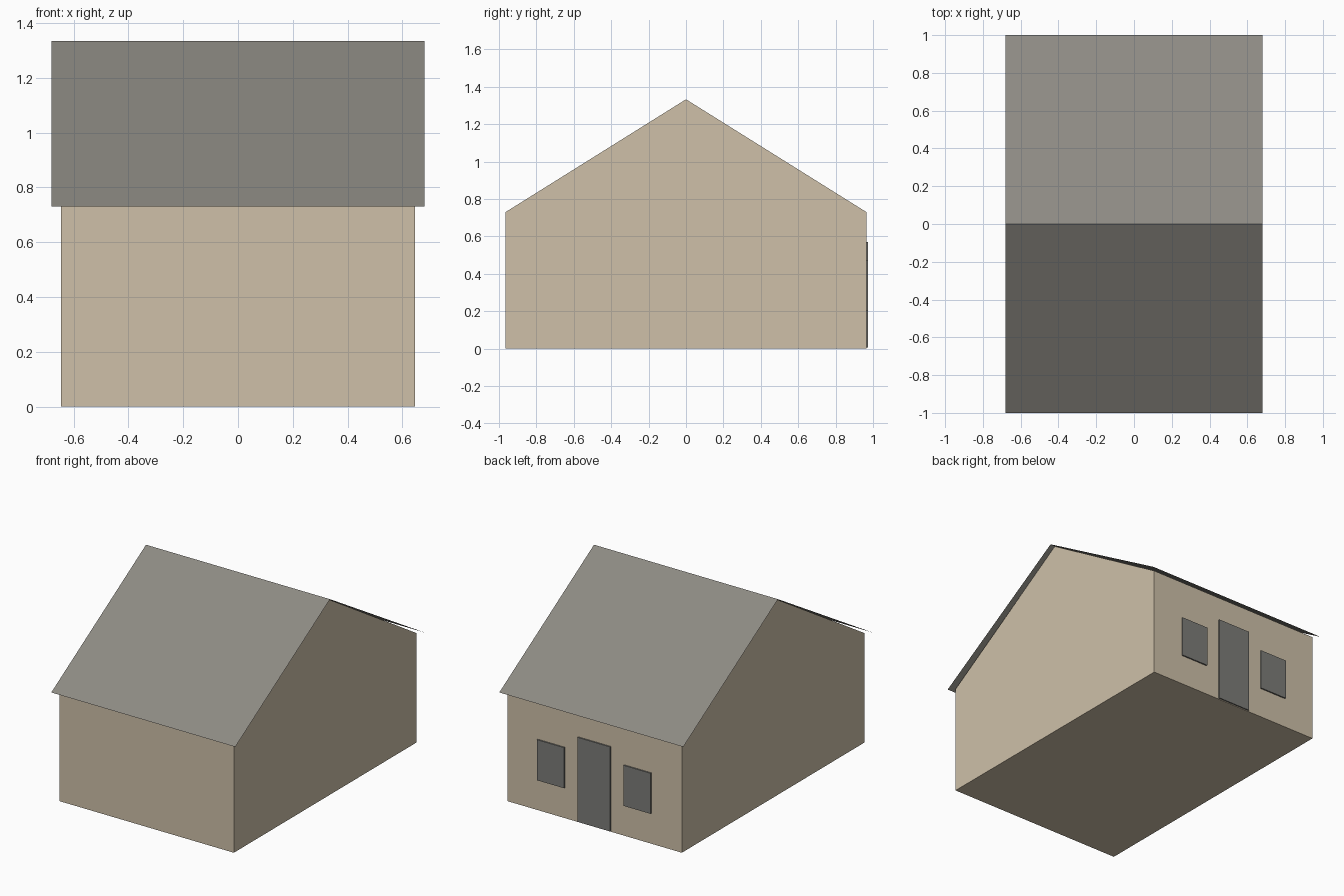
import bpy

cube = bpy.data.objects.get("Cube")
if cube:
    bpy.data.objects.remove(cube, do_unlink=True)

HALF_X, HALF_Y, EAVE, RIDGE = 0.645, 0.965, 0.73, 1.333


def material(name, srgb):
    rgba = [(c / 255) ** 2.2 for c in srgb] + [1]
    mat = bpy.data.materials.new(name)
    mat.use_nodes = True
    mat.diffuse_color = rgba
    mat.node_tree.nodes["Principled BSDF"].inputs["Base Color"].default_value = rgba
    return mat


def build(name, verts, faces, mat):
    mesh = bpy.data.meshes.new(name)
    mesh.from_pydata(verts, [], faces)
    mesh.materials.append(mat)
    obj = bpy.data.objects.new(name, mesh)
    bpy.context.collection.objects.link(obj)
    return obj


def extrude_x(name, profile, half, mat, closed):
    """Sweep a (y, z) profile along x; a closed one becomes a capped prism."""
    n = len(profile)
    verts = [(x, y, z) for x in (-half, half) for y, z in profile]
    faces = [(i, i + n, (i + 1) % n + n, (i + 1) % n) for i in range(n if closed else n - 1)]
    if closed:
        faces += [tuple(range(n)), tuple(reversed(range(n, 2 * n)))]
    return build(name, verts, faces, mat)


def back_plate(name, x, width, bottom, top, mat):
    """Thin plate fixed to the back wall."""
    profile = [(HALF_Y, bottom), (HALF_Y + 0.009, bottom),
               (HALF_Y + 0.009, top), (HALF_Y, top)]
    obj = extrude_x(name, profile, width / 2, mat, True)
    obj.location.x = x
    return obj


wall_mat = material("beige_wall", (205, 191, 167))
roof_mat = material("grey_roof", (140, 137, 130))
opening_mat = material("dark_grey_opening", (124, 124, 120))

# Gabled body with floor
extrude_x("walls", [(-HALF_Y, 0), (-HALF_Y, EAVE), (0, RIDGE), (HALF_Y, EAVE), (HALF_Y, 0)][::-1],
          HALF_X, wall_mat, True)

# Thin roof sheet overhanging on every side
extrude_x("roof", [(-1, EAVE), (0, RIDGE + 0.002), (1, EAVE)], 0.68, roof_mat, False)

# Door and windows on the back wall
back_plate("door", 0, 0.24, 0.005, 0.57, opening_mat)
for side, label in ((1, "left"), (-1, "right")):
    back_plate(f"{label}_window", side * 0.32, 0.2, 0.203, 0.474, opening_mat)
